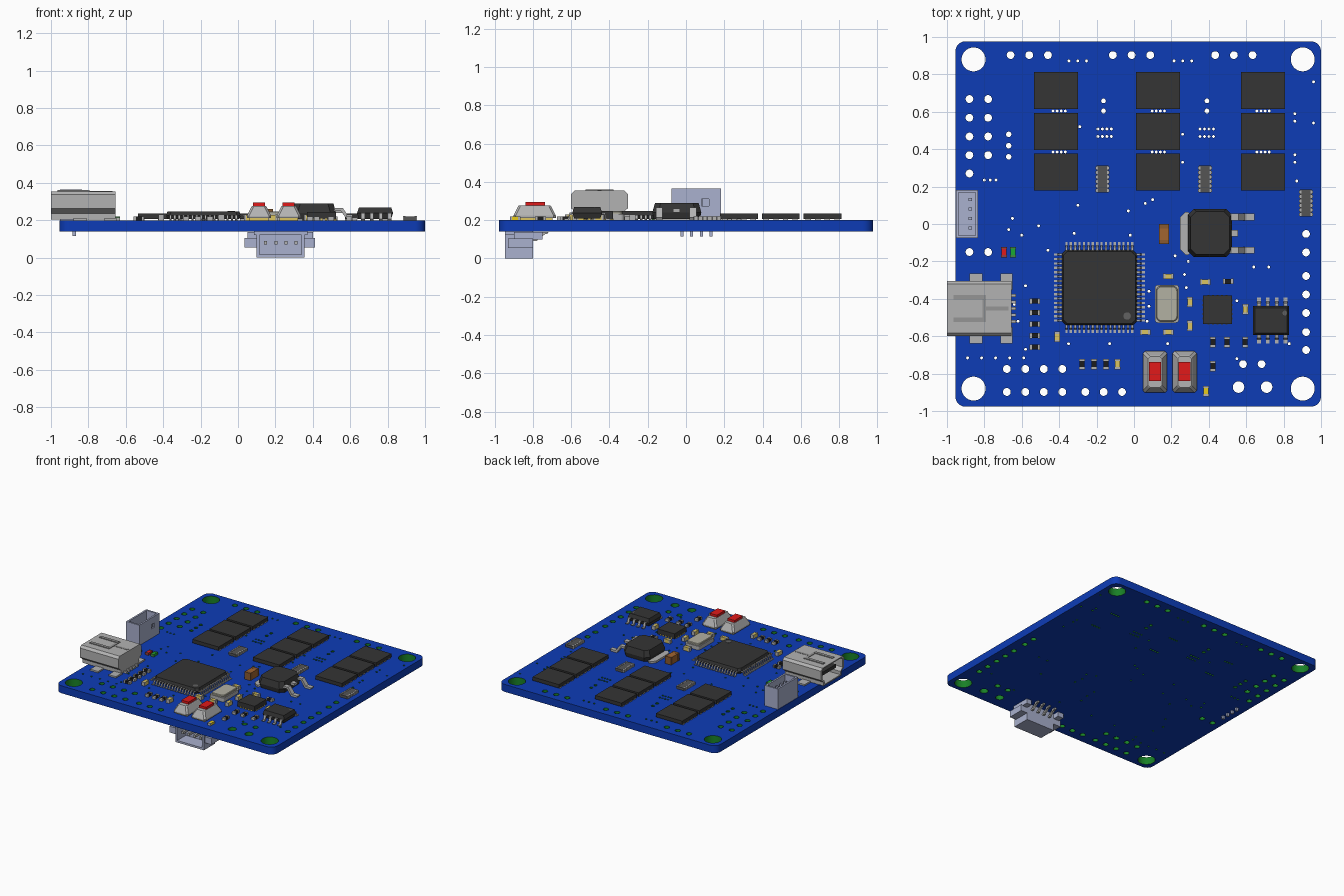
import bpy, bmesh
from math import sin, cos, pi, radians
from mathutils import Vector

if "Cube" in bpy.data.objects:
    bpy.data.objects.remove(bpy.data.objects["Cube"])

BLUE, GREEN, DARK = (.004, .045, .47), (.01, .22, .02), (.035, .035, .035)
METAL, LAV, GOLD = (.45, .45, .45), (.4, .44, .62), (.72, .56, .12)
RED, BROWN, BEIGE = (.75, .01, .01), (.36, .13, .03), (.45, .44, .36)
T = .2  # top surface of the board


def mat(c):
    name = "col_%d_%d_%d" % tuple(int(v * 255) for v in c)
    m = bpy.data.materials.get(name) or bpy.data.materials.new(name)
    m.diffuse_color = (*c, 1)
    m.use_nodes = True
    m.node_tree.nodes["Principled BSDF"].inputs["Base Color"].default_value = m.diffuse_color
    return m


def make(name, bm, color, smooth=False):
    bmesh.ops.recalc_face_normals(bm, faces=bm.faces[:])
    me = bpy.data.meshes.new(name)
    bm.to_mesh(me)
    bm.free()
    me.materials.append(mat(color))
    ob = bpy.data.objects.new(name, me)
    bpy.context.collection.objects.link(ob)
    if smooth:
        bpy.ops.object.select_all(action='DESELECT')
        ob.select_set(True)
        bpy.context.view_layer.objects.active = ob
        bpy.ops.object.shade_smooth_by_angle(angle=radians(35))
    return ob


def rrect(x0, x1, y0, y1, r=0, n=1):
    if r == 0:
        return [(x0, y0), (x1, y0), (x1, y1), (x0, y1)]
    out = []
    for cx, cy, a in ((x1-r, y1-r, 0), (x0+r, y1-r, 1), (x0+r, y0+r, 2), (x1-r, y0+r, 3)):
        out += [(cx + r*cos((a+i/n)*pi/2), cy + r*sin((a+i/n)*pi/2)) for i in range(n+1)]
    return out


def circle(x, y, r, n):
    return [(x + r*cos(2*pi*i/n), y + r*sin(2*pi*i/n)) for i in range(n)]


def loft(bm, rings):
    vs = [[bm.verts.new(p) for p in ring] for ring in rings]
    n = len(vs[0])
    for a, b in zip(vs, vs[1:]):
        for i in range(n):
            bm.faces.new((a[i], a[(i+1) % n], b[(i+1) % n], b[i]))
    bm.faces.new(vs[0][::-1])
    bm.faces.new(vs[-1])


def slab(bm, x0, x1, y0, y1, levels, r=0, n=1):
    """Stack of rectangles; levels are (z, inset)."""
    loft(bm, [[(*p, z) for p in rrect(x0+i, x1-i, y0+i, y1-i, r, n)] for z, i in levels])


def boxes(name, items, color):
    bm = bmesh.new()
    for x0, x1, y0, y1, z0, z1 in items:
        slab(bm, x0, x1, y0, y1, [(z0, 0), (z1, 0)])
    return make(name, bm, color)


def lead(bm, x, y, quarter, prof, w, t=.008):
    """Bent strip leaving (x, y) in one of four directions; prof is (distance, z)."""
    dx, dy = ((1, 0), (0, 1), (-1, 0), (0, -1))[quarter]
    sec = prof + [(d + t*.6, z + t) for d, z in reversed(prof)]
    loft(bm, [[(x + dx*d - dy*s, y + dy*d + dx*s, z) for d, z in sec] for s in (-w/2, w/2)])


def dot(name, x, y, z, r):
    bm = bmesh.new()
    loft(bm, [[(*p, h) for p in circle(x, y, r, 16)] for h in (z - .002, z + .001)])
    make(name, bm, (.12, .12, .12))


# ---- board: outline plus every drilled hole, filled as a 2D curve ----
holes = [(.022 + sx*.88, sy*.88, .064, 32) for sx in (-1, 1) for sy in (-1, 1)]
pads = [(x + i*.1, .903) for x in (-.66, -.113, .434) for i in range(3)]
pads += [(x, .668 - i*.1) for x in (-.88, -.78) for i in range(4)]
pads += [(-.88, .27), (-.88, -.15), (-.78, -.15), (.583, -.749), (.682, -.749)]
pads += [(-.68 + i*.099, y) for y in (-.775, -.898) for i in range(4)]
pads += [(-.26 + i*.098, -.898) for i in range(3)]
pads += [(.92, y) for y in (-.053, -.152, -.278, -.377, -.476, -.578, -.674)]
holes += [(x, y, .021, 14) for x, y in pads]
holes += [(.559, -.872, .031, 18), (.709, -.872, .031, 18)]
holes += [(-.67, .479 - i*.06, .015, 10) for i in range(3)]
holes += [(x, y, .013, 10) for x in (-.163, .39) for y in (.658, .604)]
vias = [(x + i*.047, .872) for x in (-.348, .214) for i in range(3)]
vias += [(x + i*.024, y) for x in (-.193, .353) for i in range(4) for y in (.508, .468)]
vias += [(x + (i-1.5)*.022, y) for x in (-.4, .13, .69) for i in range(4) for y in (.604, .385)]
vias += [(-.8 + i*.031, .235) for i in range(3)] + [(-.89 + i*.075, -.716) for i in range(5)]
vias += [(-.29, .52), (.26, .48), (.26, .33), (-.3, .1), (-.51, -.01), (-.6, -.06), (-.65, .03),
         (-.67, -.03), (-.46, -.14), (-.02, -.06), (-.32, -.05), (-.03, .07), (.06, .11), (.1, .13),
         (.22, -.17), (.29, -.2), (.27, -.27), (.28, -.34), (.64, -.23), (.72, -.23), (.86, .59),
         (.86, .55), (.96, .54), (.96, .76), (.86, .37), (.86, .33), (.87, .23), (-.58, -.33),
         (-.64, -.43), (-.62, -.52), (-.35, -.64), (-.13, -.64), (.08, -.36), (.08, -.44),
         (.07, -.52), (.55, -.41), (.55, -.72), (.83, -.64), (-.58, -.67), (.18, -.64)]
holes += [(x, y, .008, 8) for x, y in vias]
cu = bpy.data.curves.new("board_outline", 'CURVE')
cu.dimensions, cu.fill_mode, cu.extrude = '2D', 'BOTH', .03
for pts in [rrect(-.955, 1, -.977, .977, .055, 8)] + [circle(*h) for h in holes]:
    sp = cu.splines.new('POLY')
    sp.points.add(len(pts) - 1)
    for p, q in zip(sp.points, pts):
        p.co = (*q, 0, 1)
    sp.use_cyclic_u = True
tmp = bpy.data.objects.new("board_outline", cu)
bpy.context.collection.objects.link(tmp)
bm = bmesh.new()
bm.from_mesh(bpy.data.meshes.new_from_object(tmp.evaluated_get(bpy.context.evaluated_depsgraph_get())))
bpy.data.objects.remove(tmp)
bmesh.ops.remove_doubles(bm, verts=bm.verts[:], dist=1e-5)
bmesh.ops.translate(bm, verts=bm.verts[:], vec=(0, 0, .17))
for f in bm.faces:  # green hole walls
    c = f.calc_center_median()
    inner = abs(c.x - .022) < .955 and abs(c.y) < .955
    f.material_index = int(abs(f.normal.z) < .5 and inner)
make("circuit_board", bm, BLUE, True).data.materials.append(mat(GREEN))

# ---- nine power transistors in a 3 x 3 grid ----
for i, x in enumerate((-.417, .128, .69)):
    for j, y in enumerate((.714, .495, .277)):
        boxes(f"power_transistor_{i}{j}", [(x-.118, x+.118, y-.099, y+.099, T+.006, .235)], DARK)
        boxes(f"transistor_pads_{i}{j}", [(x+s*.1-.018, x+s*.1+.018, y+k*.05-.014, y+k*.05+.014, T-.001, T+.008)
              for s in (-1, 1) for k in (-1.5, -.5, .5, 1.5)], METAL)

# ---- processor with 16 gull-wing pins per side ----
cx, cy = -.185, -.34
bm = bmesh.new()
slab(bm, cx-.2, cx+.2, cy-.2, cy+.2, [(.206, .008), (.225, 0), (.248, .008)], .02)
make("processor_body", bm, DARK)
bm = bmesh.new()
gull = [(0, .222), (.018, .222), (.026, .2), (.045, .2)]
for q in range(4):
    for k in range(16):
        s = (k - 7.5)*.0235
        x, y = ((cx+.195, cy+s), (cx+s, cy+.195), (cx-.195, cy+s), (cx+s, cy-.195))[q]
        lead(bm, x, y, q, gull, .012, .006)
make("processor_pins", bm, METAL)
dot("processor_pin_mark", -.037, -.492, .248, .02)

# ---- voltage regulator with tab and bent legs ----
bm = bmesh.new()
slab(bm, .289, .524, -.176, .08, [(.205, .008), (.24, 0), (.29, .014)], .03)
make("regulator_body", bm, DARK)
bm = bmesh.new()
slab(bm, .246, .32, -.165, .065, [(T, 0), (.216, 0)], .03)
for y in (.037, -.14):
    lead(bm, .51, y, 0, [(0, .25), (.04, .25), (.075, .2), (.125, .2)], .036, .016)
slab(bm, .52, .555, -.068, -.032, [(.24, 0), (.26, 0)])
make("regulator_tab_and_legs", bm, METAL)

# ---- eight-pin chip ----
bm = bmesh.new()
slab(bm, .636, .829, -.594, -.438, [(.208, .01), (.238, 0), (.268, .01)])
make("eight_pin_chip", bm, DARK)
bm = bmesh.new()
for k in range(4):
    for q, y in ((1, -.442), (3, -.59)):
        lead(bm, .668 + k*.0475, y, q, [(0, .232), (.014, .232), (.022, .2), (.044, .2)], .02)
make("eight_pin_chip_leads", bm, METAL)
dot("eight_pin_chip_mark", .807, -.476, .268, .013)

# ---- flat leadless chip ----
boxes("leadless_chip", [(.37, .523, -.534, -.381, .204, .245)], DARK)
pins = [(k*.024, s) for k in range(-2, 3) for s in (-1, 1)]
boxes("leadless_chip_pads",
      [(.4465+k-.006, .4465+k+.006, -.4575+s*.07-.009, -.4575+s*.07+.009, T, .209) for k, s in pins] +
      [(.4465+s*.07-.009, .4465+s*.07+.009, -.4575+k-.006, -.4575+k+.006, T, .209) for k, s in pins], GOLD)

# ---- crystal: ceramic base with rounded lid ----
bm = bmesh.new()
slab(bm, .112, .24, -.528, -.325, [(T, 0), (.232, 0)], .015, 3)
make("crystal_base", bm, METAL)
bm = bmesh.new()
slab(bm, .119, .233, -.521, -.332, [(.23, 0), (.243, 0), (.247, .004)], .025, 5)
make("crystal_lid", bm, BEIGE, True)

# ---- two push buttons ----
for i, x in enumerate((.112, .271)):
    boxes(f"button_base_{i}", [(x-.05, x+.05, -.885, -.697, T, .216)], GOLD)
    bm = bmesh.new()
    slab(bm, x-.065, x+.065, -.902, -.68, [(.212, 0), (.224, 0), (.272, .024), (.276, .028)], .012)
    make(f"button_cover_{i}", bm, METAL)
    boxes(f"button_cap_{i}", [(x-.032, x+.032, -.84, -.738, .27, .295)], RED)


# ---- small two-ended parts ----
def chip(name, x, y, along_x, color, l=.056, w=.03, h=.03, ends=METAL):
    def place(a0, a1, hw, z):
        return (x+a0, x+a1, y-hw, y+hw, T, z) if along_x else (x-hw, x+hw, y+a0, y+a1, T, z)
    e = l*.22
    boxes(name + "_body", [place(-l/2+e, l/2-e, w/2-.001, T+h-.001)], color)
    boxes(name + "_ends", [place(-l/2, -l/2+e, w/2, T+h), place(l/2-e, l/2, w/2, T+h)], ends)


res = [(-.53, -.412 - i*.0615, 1) for i in range(5)] + [(-.278 + i*.064, -.749, 0) for i in range(3)]
res += [(.503, -.307, 1), (.422, -.631, 0), (.497, -.631, 0), (.594, -.631, 0), (.422, -.76, 0)]
for i, (x, y, d) in enumerate(res):
    chip(f"resistor_{i}", x, y, d, (.012, .012, .012), h=.02)
caps = [(-.088, -.749, 0), (-.41, -.604, 0), (.059, -.578, 1), (.184, -.578, 1), (.184, -.28, 1),
        (.38, -.31, 1), (.299, -.417, 0), (.299, -.545, 0), (.596, -.457, 0)]
for i, (x, y, d) in enumerate(caps):
    chip(f"small_capacitor_{i}", x, y, d, GOLD)
chip("yellow_light", .385, -.893, 0, (.8, .6, .01), h=.02)
chip("red_light", -.695, -.15, 0, RED, h=.02, ends=(.3, .05, .05))
chip("green_light", -.647, -.15, 0, (.01, .4, .03), h=.02, ends=(.05, .25, .06))
chip("large_capacitor", .16, -.054, 0, BROWN, .108, .054, .06, (.25, .1, .03))

# ---- three resistor networks with edge contacts ----
for i, (x, y) in enumerate(((-.168, .24), (.38, .24), (.92, .112))):
    boxes(f"network_body_{i}", [(x-.032, x+.032, y-.072, y+.072, T, .22)], (.09, .09, .09))
    boxes(f"network_contacts_{i}", [(x+s*.031-.007, x+s*.031+.007, y+k*.024-.008, y+k*.024+.008, T, .222)
          for s in (-1, 1) for k in (-2.5, -1.5, -.5, .5, 1.5, 2.5)], METAL)

# ---- data socket: hollow shell open towards -x ----
half = [(.13, .355), (.148, .337), (.148, .262), (.115, .235), (.115, .205)]
prof = half + [(-y, z) for y, z in reversed(half)]
cy = -.452
ring = lambda x, k: [(x, cy + y*k, .283 + (z - .283)*k) for y, z in prof]
bm = bmesh.new()
loft(bm, [ring(-.655, 1), ring(-1, 1), ring(-1, .88), ring(-.72, .88)])
for s in (-1, 1):  # solder feet
    for x0, x1 in ((-.88, -.81), (-.715, -.65)):
        y0, y1 = sorted((cy + s*.1, cy + s*.187))
        slab(bm, x0, x1, y0, y1, [(T, 0), (.212, 0)])
make("data_socket_shell", bm, METAL)
boxes("data_socket_tongue", [(-.97, -.71, cy-.085, cy+.085, .27, .297)], DARK)
boxes("data_socket_springs", [(-.965, -.8, cy+s*.06-.012, cy+s*.06+.012, .35, .361) for s in (-1, 1)] +
      [(-.81, -.79, cy-.072, cy+.072, .35, .359), (-.79, -.67, cy-.01, cy+.01, .35, .357)], (.3, .3, .3))
boxes("data_socket_contacts", [(-.66, -.63, cy+k*.035-.008, cy+k*.035+.008, T, .215) for k in range(-2, 3)], METAL)

# ---- upright four-pin socket on the top ----
x0, x1, y0, y1, w = -.952, -.834, -.075, .182, .014
boxes("upright_socket", [(x0, x1, y0, y1, T, .235), (x0, x0+w, y0, y1, .235, .365),
      (x0, x1, y0, y0+w, .235, .365), (x0, x1, y1-w, y1, .235, .365),
      (x1-w, x1, y0, .08, .235, .365), (x1-w, x1, .12, y1, .235, .365),
      (x1-w, x1, .08, .12, .235, .275), (x1-w, x1, .08, .12, .31, .365)], LAV)
boxes("upright_socket_pins", [(-.885, -.867, y-.008, y+.008, .115, .33)
      for y in (-.022, .029, .08, .131)], LAV)

# ---- side-entry socket underneath, open towards -y ----
boxes("side_socket", [(.085, .372, -.945, -.8, .122, .14), (.1, .355, -.945, -.8, 0, .016),
      (.1, .116, -.945, -.8, .01, .13), (.339, .355, -.945, -.8, .01, .13),
      (.1, .355, -.835, -.8, .01, .13), (.035, .105, -.93, -.8, .055, .105),
      (.35, .412, -.93, -.8, .055, .105), (.05, .1, -.9, -.75, .1, .138), (.355, .4, -.9, -.75, .1, .138)], LAV)
boxes("side_socket_pins", [(x-.008, x+.008, -.925, -.82, .07, .09) for x in (.148, .202, .256, .31)], METAL)
bm = bmesh.new()
for x in (.148, .202, .256, .31):
    lead(bm, x, -.81, 1, [(0, .09), (.03, .09), (.05, .128), (.085, .128)], .016, .011)
make("side_socket_leads", bm, METAL)
